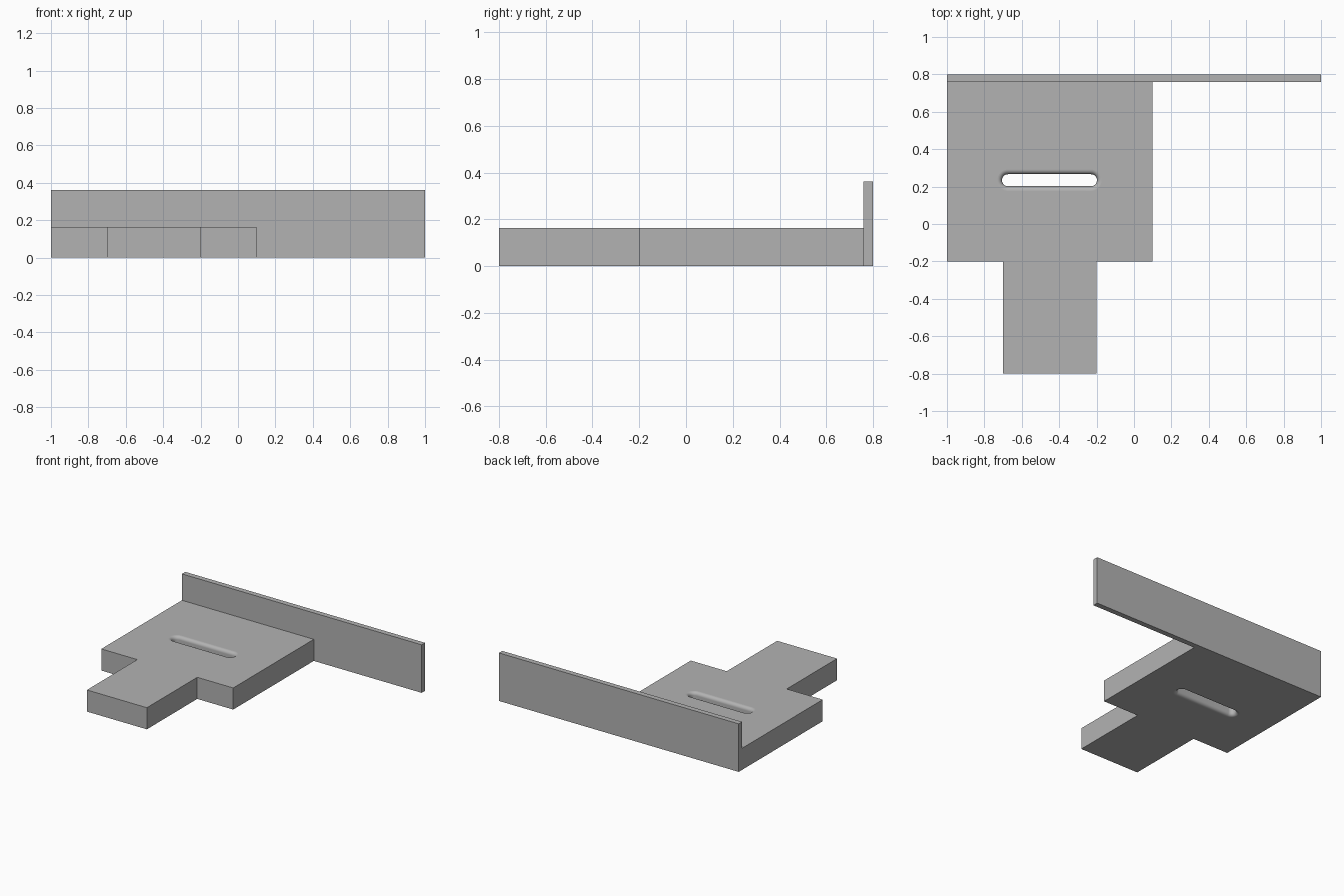
import bpy, bmesh, math
from mathutils import Vector

cube = bpy.data.objects.get("Cube")
if cube:
    bpy.data.objects.remove(cube, do_unlink=True)

GREY = (0.45, 0.45, 0.45, 1)
grey = bpy.data.materials.new("plain grey")
grey.use_nodes = True
grey.diffuse_color = GREY
grey.node_tree.nodes["Principled BSDF"].inputs["Base Color"].default_value = GREY

PLATE_H, WALL_H = 0.163, 0.362


def make_object(name, bm):
    bmesh.ops.recalc_face_normals(bm, faces=bm.faces[:])
    mesh = bpy.data.meshes.new(name)
    bm.to_mesh(mesh)
    bm.free()
    mesh.materials.append(grey)
    obj = bpy.data.objects.new(name, mesh)
    bpy.context.collection.objects.link(obj)
    return obj


def extruded(name, outline, height):
    bm = bmesh.new()
    face = bm.faces.new([bm.verts.new((x, y, 0)) for x, y in outline])
    top = bmesh.ops.extrude_face_region(bm, geom=[face])["geom"]
    bmesh.ops.translate(bm, vec=(0, 0, height),
                        verts=[v for v in top if isinstance(v, bmesh.types.BMVert)])
    return make_object(name, bm)


def slot_outline(center, half_straight, radius, steps=16):
    points = []
    for side in (1, -1):
        for i in range(steps + 1):
            a = math.pi * i / steps - side * math.pi / 2
            points.append(center + Vector((side * half_straight + radius * math.cos(a),
                                           radius * math.sin(a))))
    return points


# Upright wall along the back
extruded("back_wall", [(-1, 0.76), (1, 0.76), (1, 0.8), (-1, 0.8)], WALL_H)

# Base plate with a narrower tab at the front
plate = extruded("base_plate", [(-1, 0.76), (-1, -0.2), (-0.7, -0.2), (-0.7, -0.8),
                                (-0.2, -0.8), (-0.2, -0.2), (0.1, -0.2), (0.1, 0.76)], PLATE_H)

# Slot cutter, flared at both ends so the slot gets rounded rims
radius, fillet, steps = 0.032, 0.025, 8
flare = [(fillet * (1 - math.sin(a)), fillet * (1 - math.cos(a)))
         for a in (math.pi / 2 * i / steps for i in range(steps + 1))]
lower = [(-0.02, fillet)] + [(fillet - d, fillet - o) for o, d in
                             ((fillet - g, fillet - h) for g, h in flare)]
# each entry is (height, extra radius), from the rim inward
lower = [(-0.02, fillet)] + [(fillet * (1 - math.cos(a)), fillet * (1 - math.sin(a)))
                             for a in (math.pi / 2 * i / steps for i in range(steps + 1))]
levels = lower + [(PLATE_H - z, extra) for z, extra in reversed(lower)]

bm = bmesh.new()
rings = [[bm.verts.new((p.x, p.y, z))
          for p in slot_outline(Vector((-0.452, 0.234)), 0.222, radius + extra)]
         for z, extra in levels]
for low, high in zip(rings, rings[1:]):
    for i in range(len(low)):
        j = (i + 1) % len(low)
        bm.faces.new((low[i], low[j], high[j], high[i])).smooth = True
bm.faces.new(rings[0])
bm.faces.new(rings[-1])
cutter = make_object("slot_cutter", bm)
cutter.hide_render = True

# Cut the slot, then drop the cutter
cut = plate.modifiers.new("slot", 'BOOLEAN')
cut.operation = 'DIFFERENCE'
cut.solver = 'EXACT'
cut.object = cutter
bpy.context.view_layer.objects.active = plate
bpy.ops.object.modifier_apply(modifier=cut.name)
bpy.data.objects.remove(cutter, do_unlink=True)
